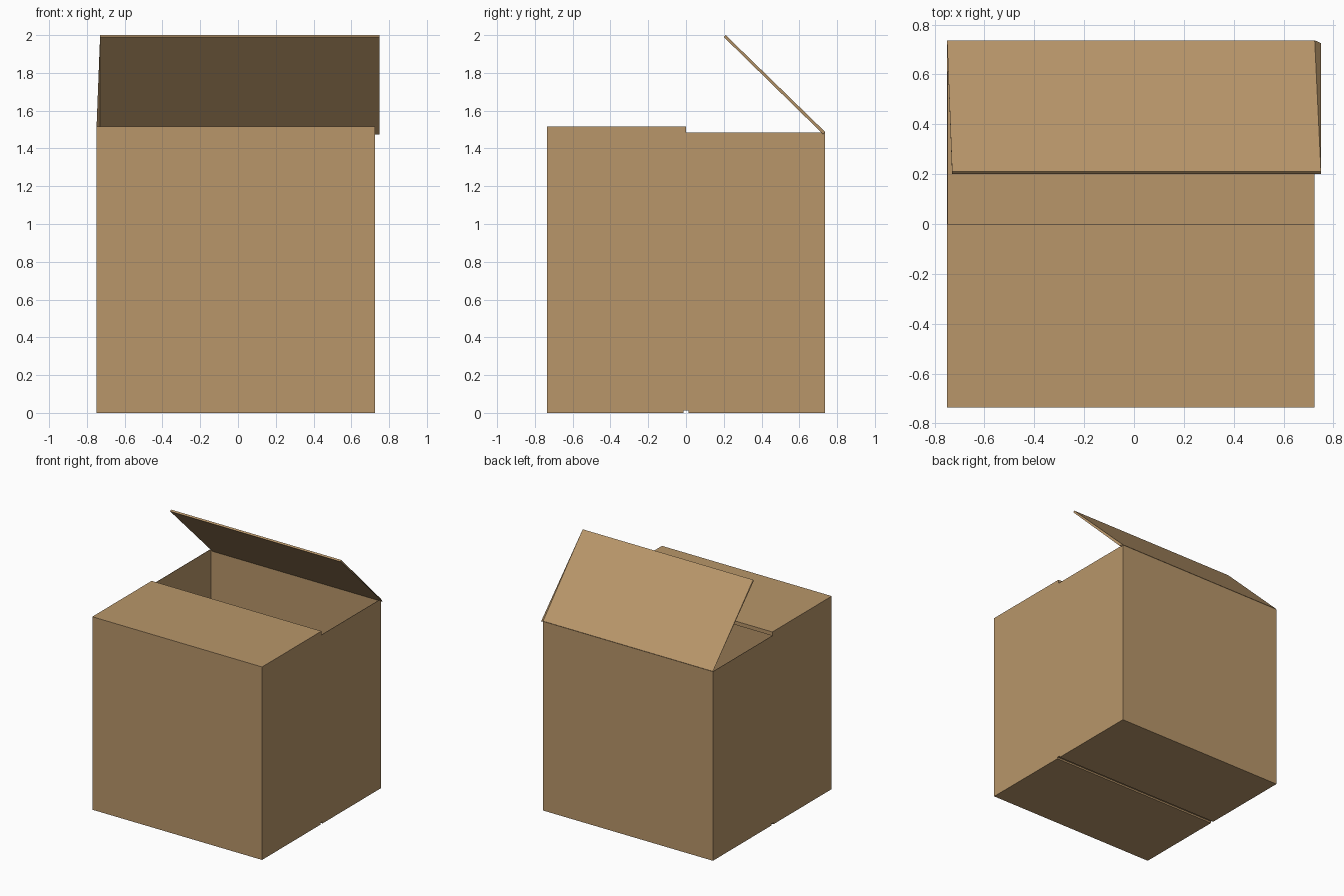
import bpy, bmesh

if "Cube" in bpy.data.objects:
    bpy.data.objects.remove(bpy.data.objects["Cube"])

card = bpy.data.materials.new("cardboard brown")
card.diffuse_color = (0.479, 0.305, 0.144, 1)
card.use_nodes = True
card.node_tree.nodes["Principled BSDF"].inputs["Base Color"].default_value = card.diffuse_color

X0, X1, Y = -0.75, 0.725, 0.737   # box footprint
RIM, T, W = 1.485, 0.013, 0.003   # wall top, flap thickness, wall thickness


def solid(name, bottom, top):
    """Closed six-sided panel between two matching quads."""
    bm = bmesh.new()
    a = [bm.verts.new(p) for p in bottom]
    b = [bm.verts.new(p) for p in top]
    bm.faces.new(a[::-1])
    bm.faces.new(b)
    for i in range(4):
        j = (i + 1) % 4
        bm.faces.new((a[i], a[j], b[j], b[i]))
    bmesh.ops.recalc_face_normals(bm, faces=bm.faces)
    me = bpy.data.meshes.new(name)
    bm.to_mesh(me)
    bm.free()
    me.materials.append(card)
    ob = bpy.data.objects.new(name, me)
    bpy.context.collection.objects.link(ob)
    return ob


def panel(name, x0, x1, y0, y1, z0, z1):
    quad = [(x0, y0), (x1, y0), (x1, y1), (x0, y1)]
    return solid(name, [(x, y, z0) for x, y in quad], [(x, y, z1) for x, y in quad])


# Walls, thin sheets
panel("left_wall", X0, X0 + W, -Y, Y, T, RIM)
panel("right_wall", X1 - W, X1, -Y, Y, T, RIM)
panel("front_wall", X0 + W, X1 - W, -Y, -Y + W, T, RIM)
panel("back_wall", X0 + W, X1 - W, Y - W, Y, T, RIM)

# Bottom: inner layer above two outer flaps with a gap between them
panel("inner_floor", X0 + W, X1 - W, -Y + W, Y - W, T, 2 * T)
panel("bottom_flap_front", X0, X1, -Y, -0.013, 0, T)
panel("bottom_flap_back", X0, X1, 0.013, Y, 0, T)

# Closed front top flap
panel("top_flap_front", X0, X1, -Y, 0, RIM, 1.515)

# Raised back flap, slightly skewed at the hinge
solid("top_flap_back",
      [(-0.73, 0.726, 1.475), (0.75, 0.726, 1.475), (0.75, 0.2, 1.99), (-0.73, 0.2, 1.99)],
      [(X0, Y, 1.487), (X1, Y, 1.487), (0.75, 0.21, 2.0), (-0.73, 0.21, 2.0)])
